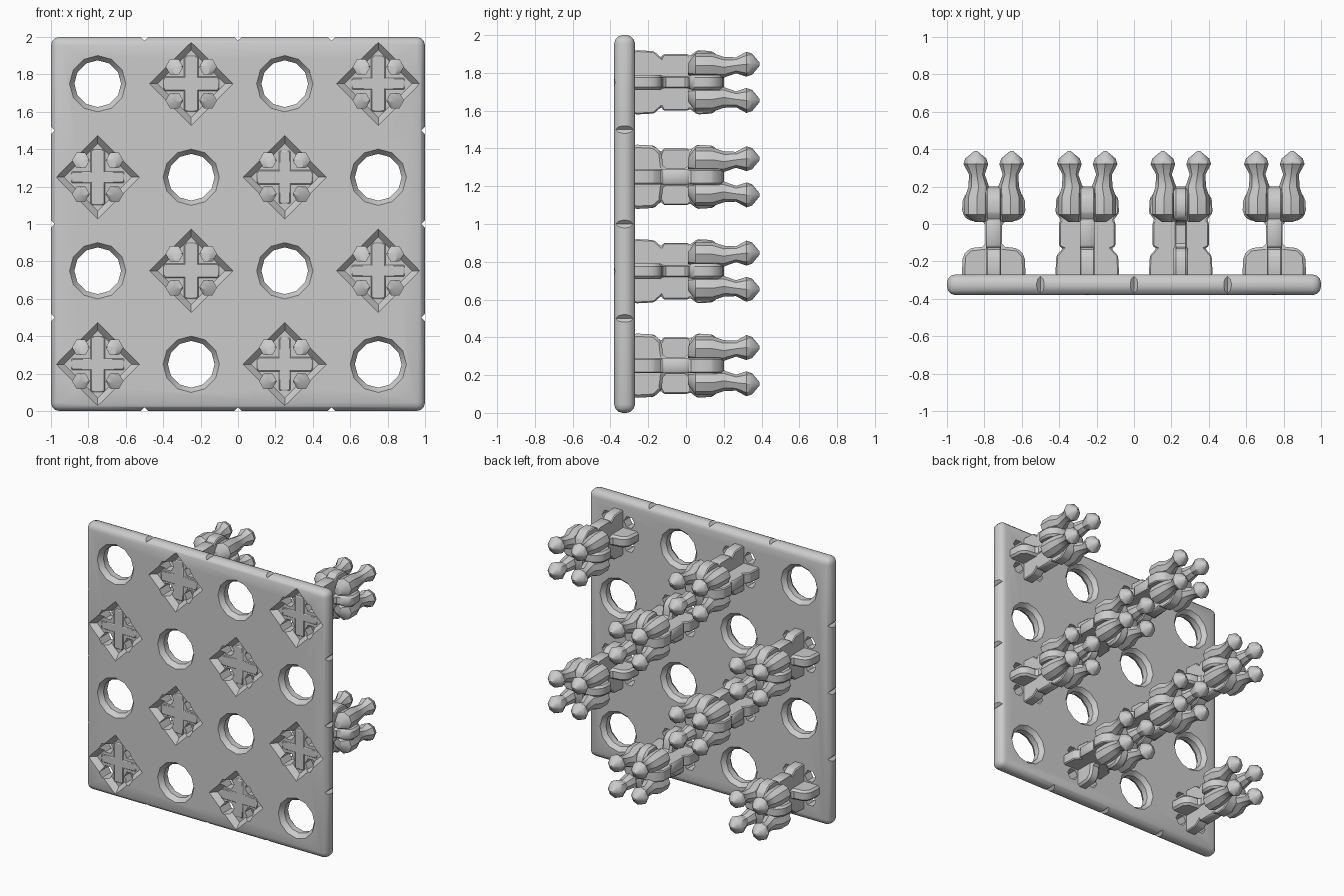
import bpy, bmesh, math
from mathutils import Vector

cube = bpy.data.objects.get("Cube")
if cube:
    bpy.data.objects.remove(cube, do_unlink=True)

grey = bpy.data.materials.new("plain_grey")
grey.use_nodes = True
COLOR = (0.6, 0.6, 0.6, 1)
grey.diffuse_color = COLOR
grey.node_tree.nodes["Principled BSDF"].inputs["Base Color"].default_value = COLOR

FRONT, BACK = -0.38, -0.27
CELLS = [-0.75, -0.25, 0.25, 0.75]


def make_object(name, bm):
    bmesh.ops.recalc_face_normals(bm, faces=bm.faces)
    mesh = bpy.data.meshes.new(name)
    bm.to_mesh(mesh)
    bm.free()
    mesh.materials.append(grey)
    obj = bpy.data.objects.new(name, mesh)
    bpy.context.collection.objects.link(obj)
    return obj


def finish(obj, angle=35):
    bpy.ops.object.select_all(action='DESELECT')
    obj.select_set(True)
    bpy.context.view_layer.objects.active = obj
    for mod in list(obj.modifiers):
        bpy.ops.object.modifier_apply(modifier=mod.name)
    bpy.ops.object.shade_smooth_by_angle(angle=math.radians(angle))


def rings(bm, sections, sides, turn=0.0):
    """Closed tube along y; each section is (x, z, radius, y)."""
    loops = []
    for x, z, r, y in sections:
        angles = [turn + math.tau * i / sides for i in range(sides)]
        loops.append([bm.verts.new((x + r * math.cos(a), y, z + r * math.sin(a))) for a in angles])
    for a, b in zip(loops, loops[1:]):
        for i in range(sides):
            j = (i + 1) % sides
            bm.faces.new((a[i], a[j], b[j], b[i]))
    bm.faces.new(loops[0])
    bm.faces.new(loops[-1])


def add_bevel(obj, width, segments):
    mod = obj.modifiers.new("soft_edges", 'BEVEL')
    mod.width = width
    mod.segments = segments
    mod.limit_method = 'ANGLE'


# Plate with rounded rim
bm = bmesh.new()
bmesh.ops.create_cube(bm, size=1)
bmesh.ops.scale(bm, vec=(2, BACK - FRONT, 2), verts=bm.verts)
bmesh.ops.translate(bm, vec=(0, (FRONT + BACK) / 2, 1), verts=bm.verts)
plate = make_object("plate", bm)
add_bevel(plate, 0.045, 3)

# Cutters: round holes, diamond recesses, clip slots and rim dents
holes, diamonds, slots, dents = (bmesh.new() for _ in range(4))
posts = []
for row in range(4):
    for col, x in enumerate(CELLS):
        z = 1 + CELLS[row]
        if (row + col) % 2:
            rings(holes, [(x, z, 0.165, FRONT - 0.02), (x, z, 0.125, FRONT + 0.035),
                          (x, z, 0.125, BACK - 0.03), (x, z, 0.17, BACK + 0.02)], 12)
        else:
            posts.append((col, x, z))
            rings(diamonds, [(x, z, 0.245, FRONT - 0.02), (x, z, 0.18, FRONT + 0.04)], 4)
            for sx in (-1, 1):
                for sz in (-1, 1):
                    cx, cz = x + sx * 0.09, z + sz * 0.09
                    rings(slots, [(cx, cz, 0.045, FRONT - 0.05), (cx, cz, 0.045, BACK + 0.05)], 6)
for t in (-0.5, 0, 0.5):
    for px, pz in ((t, 0), (t, 2), (-1, t + 1), (1, t + 1)):
        rings(dents, [(px, pz, 0.02, FRONT - 0.1), (px, pz, 0.02, BACK + 0.1)], 4)

cutters = []
for name, cut in (("hole_cutter", holes), ("recess_cutter", diamonds),
                  ("slot_cutter", slots), ("dent_cutter", dents)):
    cutter = make_object(name, cut)
    cutter.hide_render = True
    mod = plate.modifiers.new(name, 'BOOLEAN')
    mod.operation = 'DIFFERENCE'
    mod.solver = 'EXACT'
    mod.object = cutter
    cutters.append(cutter)
finish(plate)
for cutter in cutters:
    bpy.data.objects.remove(cutter, do_unlink=True)


def fin(name, x, z, axis, waist):
    """Flat lobed blade running back from the plate, spread along axis."""
    half = [(0.15, -0.345), (0.17, -0.26), (0.165, -0.17), (0.13, -0.13),
            (waist, -0.12), (waist, 0.01), (0.14, 0.02), (0.17, 0.06),
            (0.165, 0.14), (0.12, 0.19), (0.05, 0.2)]
    outline = half + [(-u, y) for u, y in reversed(half)]
    across = Vector((0, 0, 1)) if axis.x else Vector((1, 0, 0))
    base = Vector((x, 0, z)) - across * 0.04
    bm = bmesh.new()
    face = bm.faces.new([bm.verts.new(base + axis * u + Vector((0, y, 0))) for u, y in outline])
    out = bmesh.ops.extrude_face_region(bm, geom=[face])
    moved = [v for v in out["geom"] if isinstance(v, bmesh.types.BMVert)]
    bmesh.ops.translate(bm, vec=across * 0.08, verts=moved)
    obj = make_object(name, bm)
    add_bevel(obj, 0.015, 1)
    finish(obj)


# Clip posts: two crossed fins carrying four knobbed prongs
WAIST = 0.045
SOLID = 0.15
for n, (col, x, z) in enumerate(posts, 1):
    wide = SOLID if col in (1, 2) else WAIST
    tall = WAIST if col == 2 else SOLID
    fin(f"cross_fin_{n}", x, z, Vector((1, 0, 0)), wide)
    fin(f"upright_fin_{n}", x, z, Vector((0, 0, 1)), tall)
    bm = bmesh.new()
    for sx in (-1, 1):
        for sz in (-1, 1):
            path = [(0.07, 0.03, 0.01), (0.09, 0.065, 0.05), (0.09, 0.065, 0.14),
                    (0.08, 0.055, 0.2), (0.09, 0.042, 0.265), (0.096, 0.066, 0.32),
                    (0.096, 0.056, 0.35), (0.096, 0.008, 0.39)]
            rings(bm, [(x + sx * o, z + sz * o, r, y) for o, r, y in path], 8)
    finish(make_object(f"prongs_{n}", bm))
